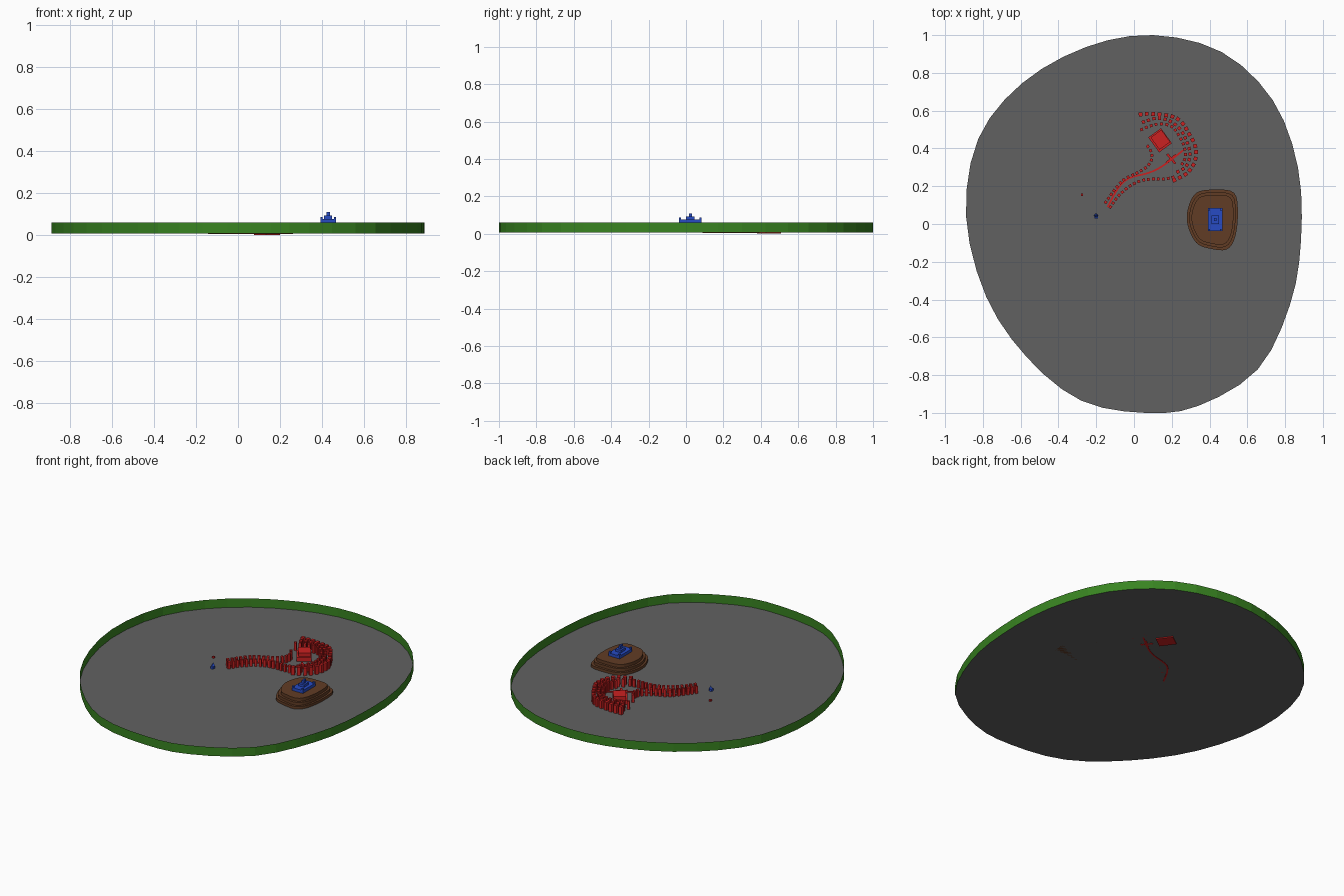
import bpy, bmesh, math
from mathutils import Vector, Matrix

if "Cube" in bpy.data.objects:
    bpy.data.objects.remove(bpy.data.objects["Cube"])


def material(name, rgb):
    m = bpy.data.materials.new(name)
    m.diffuse_color = (*rgb, 1)
    m.use_nodes = True
    m.node_tree.nodes["Principled BSDF"].inputs["Base Color"].default_value = m.diffuse_color
    return m


GREY = material("stone", (0.12, 0.12, 0.12))
GREEN = material("hedge", (0.04, 0.23, 0.015))
BROWN = material("earth", (0.12, 0.045, 0.018))
RED = material("red", (0.6, 0.015, 0.015))
BLUE = material("blue", (0.02, 0.07, 0.55))
FLOOR = 0.006


def finish(name, bm, mat, recalc=True):
    if recalc:
        bmesh.ops.recalc_face_normals(bm, faces=bm.faces)
    me = bpy.data.meshes.new(name)
    bm.to_mesh(me)
    bm.free()
    me.materials.append(mat)
    ob = bpy.data.objects.new(name, me)
    bpy.context.collection.objects.link(ob)
    return ob


def spline(ctrl, n, closed=False):
    """Catmull-Rom curve through the control points."""
    p = [Vector(c) for c in ctrl]
    if not closed:
        p = [2 * p[0] - p[1]] + p + [2 * p[-1] - p[-2]]
    k, out = len(p), []
    for i in (range(k) if closed else range(1, k - 2)):
        a, b, c, d = (p[(i + j) % k] for j in (-1, 0, 1, 2))
        for s in range(n):
            t = s / n
            out.append(0.5 * (2 * b + (c - a) * t + (2 * a - 5 * b + 4 * c - d) * t * t
                              + (3 * b - a - 3 * c + d) * t ** 3))
    return out if closed else out + [p[-2]]


def box(bm, x, y, z0, z1, sx, sy, ang=0):
    m = (Matrix.Translation((x, y, (z0 + z1) / 2)) @ Matrix.Rotation(ang, 4, 'Z')
         @ Matrix.Diagonal((sx, sy, z1 - z0, 1)))
    bmesh.ops.create_cube(bm, size=1, matrix=m)


def prism(bm, outline, z0, z1):
    lo = [bm.verts.new((p.x, p.y, z0)) for p in outline]
    hi = [bm.verts.new((p.x, p.y, z1)) for p in outline]
    for i in range(len(lo)):
        j = (i + 1) % len(lo)
        bm.faces.new((lo[i], lo[j], hi[j], hi[i]))
    bm.faces.new(hi)
    bm.faces.new(lo[::-1])


# irregular floor and the thin wall around it
rim = spline([(.10, 1), (.465, .91), (.735, .655), (.868, .30), (.884, -.09),
              (.825, -.43), (.655, -.77), (.34, -.963), (.06, -1), (-.28, -.935),
              (-.566, -.707), (-.783, -.384), (-.889, .04), (-.825, .45),
              (-.593, .745), (-.254, .937)], 3, True)
bm = bmesh.new()
bm.faces.new([bm.verts.new((p.x, p.y, FLOOR)) for p in rim])
finish("floor", bm, GREY, False)

bm = bmesh.new()
lo = [bm.verts.new((p.x, p.y, FLOOR)) for p in rim]
hi = [bm.verts.new((p.x, p.y, 0.06)) for p in rim]
for i in range(len(lo)):
    bm.faces.new((lo[i - 1], lo[i], hi[i], hi[i - 1]))
finish("rim_wall", bm, GREEN)

# terraced hill
hill = spline([(.33, .165), (.43, .182), (.53, .165), (.55, .06), (.535, -.07),
               (.49, -.135), (.40, -.13), (.33, -.10), (.285, -.01), (.285, .08)], 4, True)
c = Vector((.42, .025))
bm = bmesh.new()
for s, z0, z1 in ((1, FLOOR, .022), (.91, .022, .04), (.82, .04, .059)):
    prism(bm, [c + (p - c) * s for p in hill], z0, z1)
finish("hill", bm, BROWN)

# castle on the hill
cx, cy = .43, .023
bm = bmesh.new()
box(bm, cx, cy, .055, .077, .075, .122)
for sx in (-1, 1):
    for sy in (-1, 1):
        box(bm, cx + sx * .032, cy + sy * .055, .077, .086, .011, .012)
box(bm, cx, cy, .077, .092, .038, .044)
box(bm, cx, cy, .092, .109, .015, .016)
finish("castle", bm, BLUE)

# tilted square house, base and roof slab
a = math.radians(36)
bm = bmesh.new()
box(bm, .138, .443, 0, .032, .083, .098, a)
box(bm, .140, .446, .032, .054, .070, .080, a)
finish("house", bm, RED)


def fence(name, ctrl, size, gap, top):
    """Square posts at even distances along a curve."""
    pts = spline(ctrl, 24)
    bm, walked = bmesh.new(), gap
    for p, q in zip(pts, pts[1:]):
        walked += (q - p).length
        if walked >= gap:
            walked -= gap
            d = q - p
            box(bm, p.x, p.y, FLOOR, top, size, size, math.atan2(d.y, d.x))
    finish(name, bm, RED)


# posts along both sides of the road
fence("road_fence_left", [(-.15, .115), (-.10, .185), (-.05, .238), (.015, .27),
                          (.07, .305), (.095, .35), (.085, .395), (.06, .425)], .015, .026, .05)
fence("road_fence_right", [(-.125, .09), (-.085, .145), (-.03, .195), (.03, .227),
                           (.095, .238), (.16, .238), (.215, .25)], .015, .026, .05)
# rings of posts around the house
fence("outer_ring", [(.035, .58), (.09, .583), (.20, .57), (.255, .535), (.29, .48),
                     (.322, .42), (.328, .365), (.315, .315), (.275, .265), (.20, .225)],
      .02, .034, .055)
fence("middle_ring", [(.05, .54), (.12, .56), (.19, .545), (.245, .50), (.278, .44),
                      (.296, .37), (.275, .305), (.22, .27)], .017, .03, .055)
fence("inner_ring", [(.04, .50), (.08, .517), (.14, .53), (.20, .515), (.24, .465),
                     (.265, .41), (.272, .355), (.245, .30)], .015, .028, .055)

# road ribbon ending near a crossed marker
road = spline([(-.14, .09), (-.09, .18), (-.03, .24), (.09, .275), (.17, .32), (.26, .39)], 6)
bm = bmesh.new()
for p, q in zip(road, road[1:]):
    d, m = q - p, (p + q) / 2
    box(bm, m.x, m.y, .004, .011, d.length, .009, math.atan2(d.y, d.x))
finish("road", bm, RED)
bm = bmesh.new()
for ang in (40, 130):
    box(bm, .197, .345, .004, .018, .068, .012, math.radians(ang))
finish("cross_marker", bm, RED)

# two tiny figures on the floor
bm = bmesh.new()
box(bm, -.20, .04, FLOOR, .02, .018, .022)
bmesh.ops.create_cone(bm, cap_ends=True, segments=4, radius1=.012, radius2=.001, depth=.018,
                      matrix=Matrix.Translation((-.20, .045, .029)))
finish("blue_figure", bm, BLUE)
bm = bmesh.new()
box(bm, -.275, .155, FLOOR, .016, .012, .012)
finish("red_figure", bm, RED)
